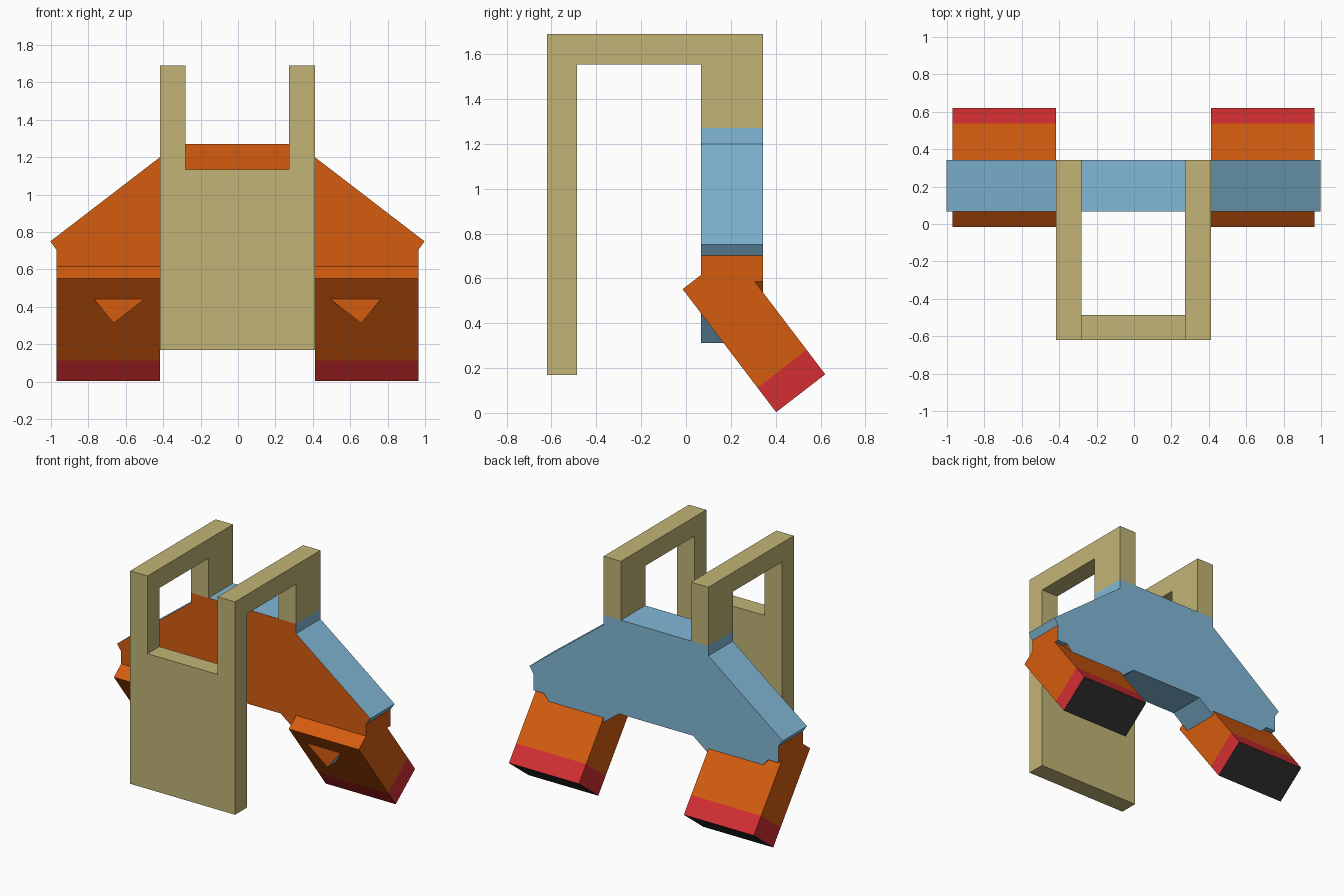
import bpy, bmesh
from mathutils import Vector

if "Cube" in bpy.data.objects:
    bpy.data.objects.remove(bpy.data.objects["Cube"], do_unlink=True)


def material(name, rgb):
    lin = [((c / 255 + 0.055) / 1.055) ** 2.4 for c in rgb]
    m = bpy.data.materials.new(name)
    m.use_nodes = True
    m.diffuse_color = (*lin, 1)
    m.node_tree.nodes["Principled BSDF"].inputs["Base Color"].default_value = (*lin, 1)
    return m


TAN = material("tan", (193, 180, 118))
ORANGE = material("orange", (213, 92, 15))
BLUE = material("sky blue", (129, 184, 214))
RED = material("red", (212, 47, 50))
DARK = material("dark grey", (50, 50, 52))
CX = -0.003  # shared centre line


def prism(points, axis, lo, hi):
    """Extrude a closed profile along x (profile y,z) or y (profile x,z)."""
    bm = bmesh.new()
    place = (lambda p: (lo, p[0], p[1])) if axis == "x" else (lambda p: (p[0], lo, p[1]))
    face = bm.faces.new([bm.verts.new(place(p)) for p in points])
    out = bmesh.ops.extrude_face_region(bm, geom=[face])
    step = Vector((hi - lo, 0, 0)) if axis == "x" else Vector((0, hi - lo, 0))
    bmesh.ops.translate(bm, vec=step,
                        verts=[g for g in out["geom"] if isinstance(g, bmesh.types.BMVert)])
    bmesh.ops.recalc_face_normals(bm, faces=bm.faces)
    bm.normal_update()
    return bm


def finish(name, bm, mats, rule=None):
    bm.normal_update()
    for f in bm.faces:
        f.material_index = rule(f) if rule else 0
    me = bpy.data.meshes.new(name)
    bm.to_mesh(me)
    bm.free()
    for m in mats:
        me.materials.append(m)
    ob = bpy.data.objects.new(name, me)
    bpy.context.collection.objects.link(ob)
    return ob


# Front panel with two uprights
half = [(0.277, 1.135), (0.277, 1.69), (0.414, 1.69), (0.414, 0.17)]
outline = [(CX + x, z) for x, z in half] + [(CX - x, z) for x, z in reversed(half)]
finish("front_panel", prism(outline, "y", -0.62, -0.487), [TAN])

# Shoulder straps: top bar and rear post
strap = [(-0.487, 1.69), (0.343, 1.69), (0.343, 1.27), (0.068, 1.27),
         (0.068, 1.553), (-0.487, 1.553)]
for side, name in ((1, "left_strap"), (-1, "right_strap")):
    xs = sorted((CX + side * 0.277, CX + side * 0.414))
    finish(name, prism(strap, "x", *xs), [TAN])

# Leg box corners in the side plane
front_top, front_end = Vector((-0.015, 0.552)), Vector((0.402, 0.003))
rear_end = Vector((0.621, 0.172))
rear_top = front_top + rear_end - front_end
axis = (front_end - front_top).normalized()

# Winged back body, with a pointed lug under each wing
half = [(0.414, 1.27), (0.414, 1.2), (1.0, 0.75), (0.967, 0.703), (0.967, 0.585),
        (0.885, 0.585), (0.662, 0.312), (0.292, 0.598)]
outline = [(CX + x, z) for x, z in half] + [(CX - x, z) for x, z in reversed(half)]
body = prism(outline, "y", 0.068, 0.343)
slants = [f for f in body.faces
          if f.normal.z < -0.1 and abs(f.calc_center_median().x) > 0.4
          and f.calc_center_median().z < 0.55]
geom = set(slants)
for f in slants:
    geom.update(f.edges)
    geom.update(f.verts)
leg_front = Vector((0, axis.y, -axis.x))
start = Vector((0, front_top.x, front_top.y))
bmesh.ops.bisect_plane(body, geom=list(geom), plane_co=start, plane_no=leg_front)


def body_colour(f):
    c, n = f.calc_center_median(), f.normal
    if n.y < -0.9 or (abs(n.x) > 0.99 and c.z < 0.72):
        return 1
    # Lug tips standing out of the leg fronts
    return int(n.z < -0.1 and c.z < 0.45 and (c - start).dot(leg_front) < 0)


finish("back_body", body, [BLUE, ORANGE], body_colour)

# Slanted legs with a red band and a dark end
band_front, band_rear = front_end - axis * 0.137, rear_end - axis * 0.137
for side, name in ((1, "left"), (-1, "right")):
    xs = sorted((CX + side * 0.4145, CX + side * 0.967))
    finish(name + "_leg", prism([front_top, band_front, band_rear, rear_top], "x", *xs), [ORANGE])
    finish(name + "_leg_band", prism([band_front, front_end, rear_end, band_rear], "x", *xs),
           [RED, DARK], lambda f: int(f.normal.y * axis.x + f.normal.z * axis.y > 0.9))
